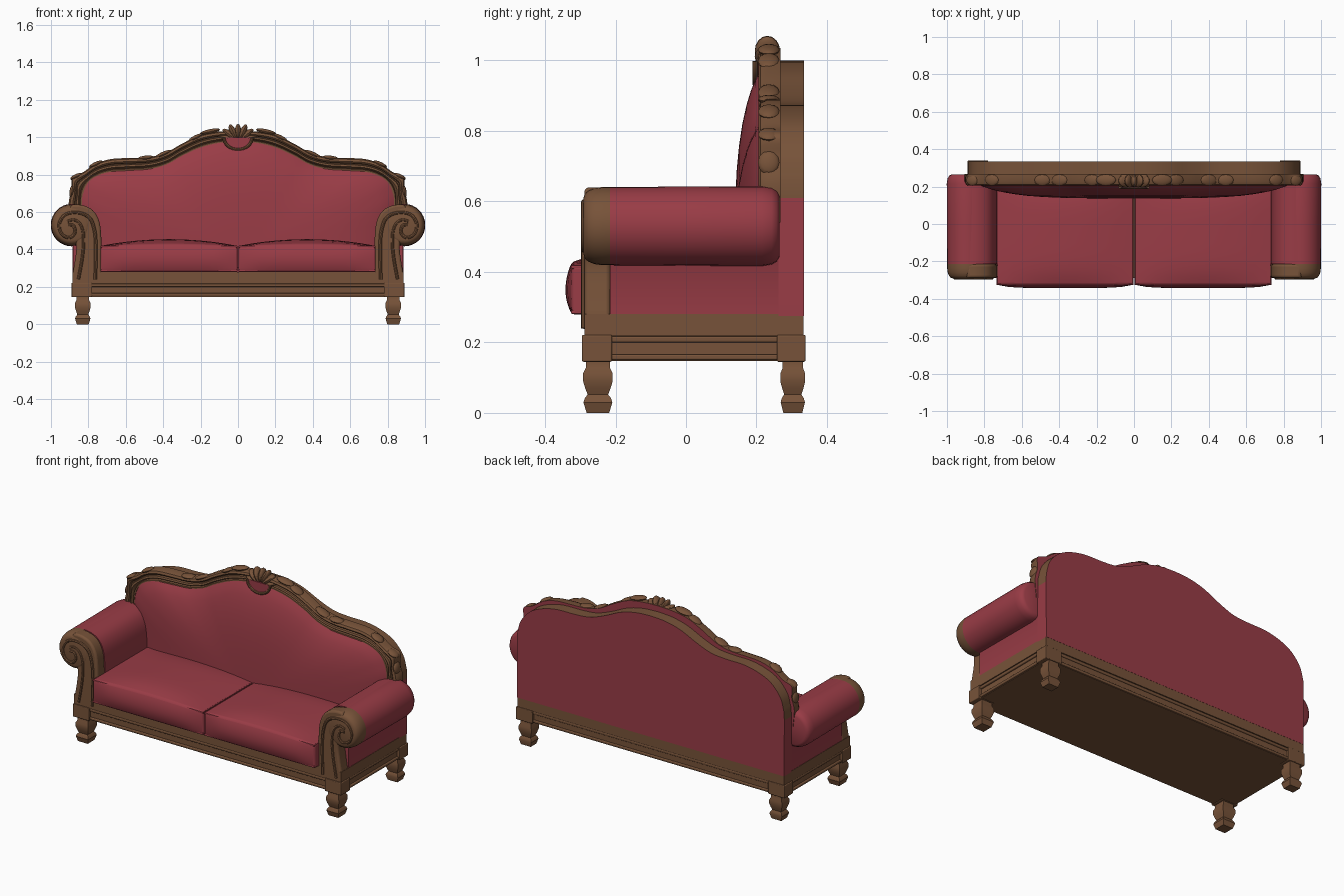
import bpy, bmesh, math
from mathutils import Matrix, Vector

if "Cube" in bpy.data.objects:
    bpy.data.objects.remove(bpy.data.objects["Cube"])


def material(name, rgb):
    m = bpy.data.materials.new(name)
    m.diffuse_color = (*rgb, 1)
    m.use_nodes = True
    m.node_tree.nodes["Principled BSDF"].inputs["Base Color"].default_value = m.diffuse_color
    return m


MATS = [material("carved wood", (0.185, 0.086, 0.041)),
        material("red fabric", (0.32, 0.045, 0.061))]
WOOD, RED = 0, 1


def finish(name, bm, rule=WOOD, mirror=False, bevel=0):
    """Turn a bmesh into an object; rule is a colour index or a function of the face."""
    bmesh.ops.recalc_face_normals(bm, faces=bm.faces)
    bm.normal_update()
    for f in bm.faces:
        f.material_index = rule(f) if callable(rule) else rule
    me = bpy.data.meshes.new(name)
    bm.to_mesh(me)
    bm.free()
    for m in MATS:
        me.materials.append(m)
    ob = bpy.data.objects.new(name, me)
    bpy.context.collection.objects.link(ob)
    if bevel:
        b = ob.modifiers.new("bevel", "BEVEL")
        b.width, b.segments, b.limit_method = bevel, 3, "ANGLE"
        b.angle_limit = math.radians(40)
    if mirror:
        ob.modifiers.new("mirror", "MIRROR").merge_threshold = 0.0005
    return ob


def smooth(pts, n=5):
    """Catmull-Rom curve through 2D points."""
    p = [Vector(q) for q in pts]
    p = [2 * p[0] - p[1]] + p + [2 * p[-1] - p[-2]]
    out = []
    for a, b, c, d in zip(p, p[1:], p[2:], p[3:]):
        for i in range(n):
            t = i / n
            out.append(0.5 * (2 * b + (c - a) * t + (2 * a - 5 * b + 4 * c - d) * t * t
                              + (3 * b - a - 3 * c + d) * t ** 3))
    return out + [p[-2]]


def loft(name, rings, rule=WOOD, caps=True, closed=True, **kw):
    """Join equal-length rings of 3D points into a skin."""
    bm = bmesh.new()
    vs = [[bm.verts.new(p) for p in r] for r in rings]
    n = len(rings[0])
    for a, b in zip(vs, vs[1:]):
        for i in range(n if closed else n - 1):
            j = (i + 1) % n
            bm.faces.new((a[i], a[j], b[j], b[i]))
    if caps:
        bm.faces.new(vs[0])
        bm.faces.new(vs[-1])
    return finish(name, bm, rule, **kw)


def extrude(name, pts, y0, y1, rule=WOOD, **kw):
    return loft(name, [[(x, y, z) for x, z in pts] for y in (y0, y1)], rule, **kw)


def box(name, lo, hi, rule=WOOD, **kw):
    (a, c, e), (b, d, f) = lo, hi
    return extrude(name, [(a, e), (b, e), (b, f), (a, f)], c, d, rule, **kw)


def tube(name, pts, r, rule=WOOD, closed=False, **kw):
    """Round bead along a path of 3D points."""
    cu = bpy.data.curves.new(name, "CURVE")
    cu.dimensions, cu.bevel_depth, cu.bevel_resolution = "3D", r, 2
    cu.use_fill_caps = True
    sp = cu.splines.new("POLY")
    sp.points.add(len(pts) - 1)
    for q, p in zip(sp.points, pts):
        q.co = (*p, 1)
    sp.use_cyclic_u = closed
    tmp = bpy.data.objects.new("path", cu)
    bpy.context.collection.objects.link(tmp)
    bpy.context.view_layer.update()
    me = bpy.data.meshes.new_from_object(tmp.evaluated_get(bpy.context.evaluated_depsgraph_get()))
    bm = bmesh.new()
    bm.from_mesh(me)
    bpy.data.objects.remove(tmp)
    return finish(name, bm, rule, **kw)


def carvings(name, items, **kw):
    """Ellipsoid lobes: (x, y, z, turn about y, half sizes)."""
    bm = bmesh.new()
    for x, y, z, turn, size in items:
        m = (Matrix.Translation((x, y, z)) @ Matrix.Rotation(turn, 4, "Y")
             @ Matrix.Diagonal((*size, 1)))
        bmesh.ops.create_uvsphere(bm, u_segments=12, v_segments=8, radius=1, matrix=m)
    return finish(name, bm, **kw)


# Legs: square turned shapes
LEG = [(0, .032), (.03, .041), (.042, .037), (.052, .029), (.07, .036), (.09, .042),
       (.112, .042), (.128, .034), (.15, .034)]
for name, cy, k in (("front_leg", -.25, 1), ("back_leg", .303, .84)):
    loft(name, [[(.83 + sx * w, cy + sy * w * k, z) for sx, sy in
                 ((-1, -1), (1, -1), (1, 1), (-1, 1))] for z, w in LEG], mirror=True)

# Base rail with corner blocks and mouldings
box("base_rail", (-.872, -.28, .147), (.872, .325, .225))
box("base_body", (-.884, -.288, .218), (.884, .334, .28))
box("front_corner_block", (.78, -.295, .145), (.89, -.21, .221), mirror=True, bevel=.004)
box("back_corner_block", (.78, .258, .145), (.89, .339, .221), mirror=True, bevel=.004)
for z0, z1 in ((.15, .166), (.2, .217)):
    box("rail_moulding", (-.882, -.288, z0), (.882, .332, z1), bevel=.005)

# Arms: wooden scroll post, fabric wall and roll
ARM = ([(.73, .27)] + smooth([(.73, .36), (.73, .44), (.737, .53), (.757, .585), (.79, .62),
       (.84, .638), (.89, .64)], 3) + [(.91, .6), (.91, .5)]
       + smooth([(.872, .46), (.864, .41), (.872, .34), (.884, .27)], 3))
extrude("arm_post", ARM + [(.884, .22), (.73, .22)], -.288, -.214, mirror=True, bevel=.012)
WALL = ARM[:-10] + [(.882, .46), (.882, .27)]
extrude("arm_wall", WALL, -.215, .262, RED, mirror=True)
ROLL = [(-.291, .72), (-.287, .83), (-.277, .91), (-.26, .97), (-.237, 1), (-.215, 1),
        (.0, 1.01), (.215, 1.02), (.243, .98), (.258, .9), (.265, .78)]
loft("arm_roll", [[(.89 + .109 * s * math.cos(t), y, .53 + .111 * s * math.sin(t))
                   for t in [i * math.tau / 32 for i in range(32)]] for y, s in ROLL],
     lambda f: WOOD if f.calc_center_median().y < -.215 else RED, mirror=True)
SCROLL = [(.763, .24), (.76, .4), (.767, .5), (.795, .57), (.86, .597), (.925, .585),
          (.956, .535), (.942, .482), (.9, .463), (.872, .49), (.88, .527), (.908, .53)]
tube("arm_scroll_bead", [(p.x, -.289, p.y) for p in smooth(SCROLL)], .009, mirror=True)
INNER = [(.853, .24), (.832, .36), (.825, .46), (.84, .53), (.875, .558), (.912, .55)]
tube("arm_inner_bead", [(p.x, -.289, p.y) for p in smooth(INNER)], .008, mirror=True)

# Back shell: fabric back, wooden rim along the top
half = smooth([(0, 1.0), (.1, .993), (.2, .968), (.3, .922), (.4, .885), (.5, .875),
               (.62, .872), (.72, .85), (.8, .81), (.86, .74), (.884, .66)])
half = [tuple(p) for p in half] + [(.886, .61), (.884, .275)]
shell = half + [(-x, z) for x, z in half[:0:-1]]


def shell_colour(f):
    return WOOD if abs(f.normal.y) < .5 and f.calc_center_median().z > .61 else RED


extrude("back_shell", shell, .262, .335, shell_colour)

# Carved back frame: moulded section swept between two outlines
OUT = smooth([(0, 1.035), (.1, 1.03), (.2, 1.012), (.3, .965), (.39, .915), (.48, .893),
              (.58, .889), (.68, .883), (.76, .858), (.83, .812), (.888, .787), (.888, .72),
              (.905, .65), (.895, .54)])
INN = smooth([(0, .975), (.1, .97), (.2, .945), (.3, .90), (.38, .855), (.47, .83),
              (.58, .822), (.68, .815), (.75, .795), (.80, .76), (.825, .71), (.835, .66),
              (.83, .6), (.82, .54)])
SECTION = [(0, .268), (0, .228), (.1, .212), (.28, .206), (.4, .212), (.44, .224), (.5, .224),
           (.54, .212), (.68, .208), (.78, .216), (.82, .224), (.88, .212), (1, .212), (1, .268)]
loft("back_frame", [[(*((o.lerp(i, t)).x,), y, o.lerp(i, t).y) for t, y in SECTION]
                    for o, i in zip(OUT, INN)],
     lambda f: RED if f.normal.y > .9 else WOOD, caps=False, mirror=True)

# Padded back panel: rings shrinking towards the seat
edge = [tuple(p) for p in INN] + [(.8, .4), (.79, .3)]
rings = []
for s in (.001, .15, .3, .45, .58, .68, .77, .85, .91, .96, 1, 1.015):
    y = .215 - .078 * (1 - s ** 4) ** .8 if s < 1.001 else .25
    rings.append([(x * s, y, .3 + (z - .3) * s) for x, z in edge])
loft("back_panel", rings, RED, caps=False, closed=False, mirror=True)

# Crest: fan of lobes above a small padded half round
fan = []
for i in range(-3, 4):
    a = i * math.radians(25)
    fan.append((.056 * math.sin(a), .231, .982 + .045 * math.cos(a), a,
                (.0175, .036, .05 if i else .043)))
carvings("crest_fan", fan)
box("crest_block", (-.075, .212, .975), (.075, .267, 1.04), bevel=.015)
arc = [(.075 * math.cos(t), .998 + .064 * math.sin(t))
       for t in [math.pi + i * math.pi / 16 for i in range(17)]]
extrude("crest_pad", arc, .196, .25, RED)
tube("crest_bead", [(x, .196, z) for x, z in arc], .008)

# Leaf carvings along the frame
LEAVES = [(.15, 1.03, 12, .055), (.225, .998, 26, .045), (.4, .909, 24, .05),
          (.49, .889, 4, .045), (.76, .855, 25, .04), (.865, .79, 25, .035), (.888, .71, 82, .035)]
carvings("frame_leaves", [(x, .235, z, math.radians(a), (l, .031, .013))
                          for x, z, a, l in LEAVES], mirror=True)

# Seat cushion: crowned top, bulging front, piped edges
bm = bmesh.new()
bmesh.ops.create_cube(bm, size=2)
bmesh.ops.subdivide_edges(bm, edges=bm.edges, cuts=11, use_grid_fill=True)
for v in bm.verts:
    u, d, w = v.co
    crown = .036 * (1 - u * u) * (1 - d ** 4 * .75) * max(w, 0)
    bulge = .018 * (1 - w * w) * (1 - u ** 6) * (1 - d) / 2
    v.co = (.369 + .367 * u, -.062 + .262 * d - bulge, .349 + .07 * w + crown)
finish("seat_cushion", bm, RED, mirror=True, bevel=.01)
for z in (.286, .414):
    tube("cushion_piping", [(.006, -.322, z), (.732, -.322, z), (.732, .19, z), (.006, .19, z)],
         .006, RED, closed=True, mirror=True)

# Smooth shading with sharp creases kept
for ob in bpy.data.objects:
    ob.select_set(True)
    bpy.context.view_layer.objects.active = ob
bpy.ops.object.shade_smooth_by_angle(angle=math.radians(35))
